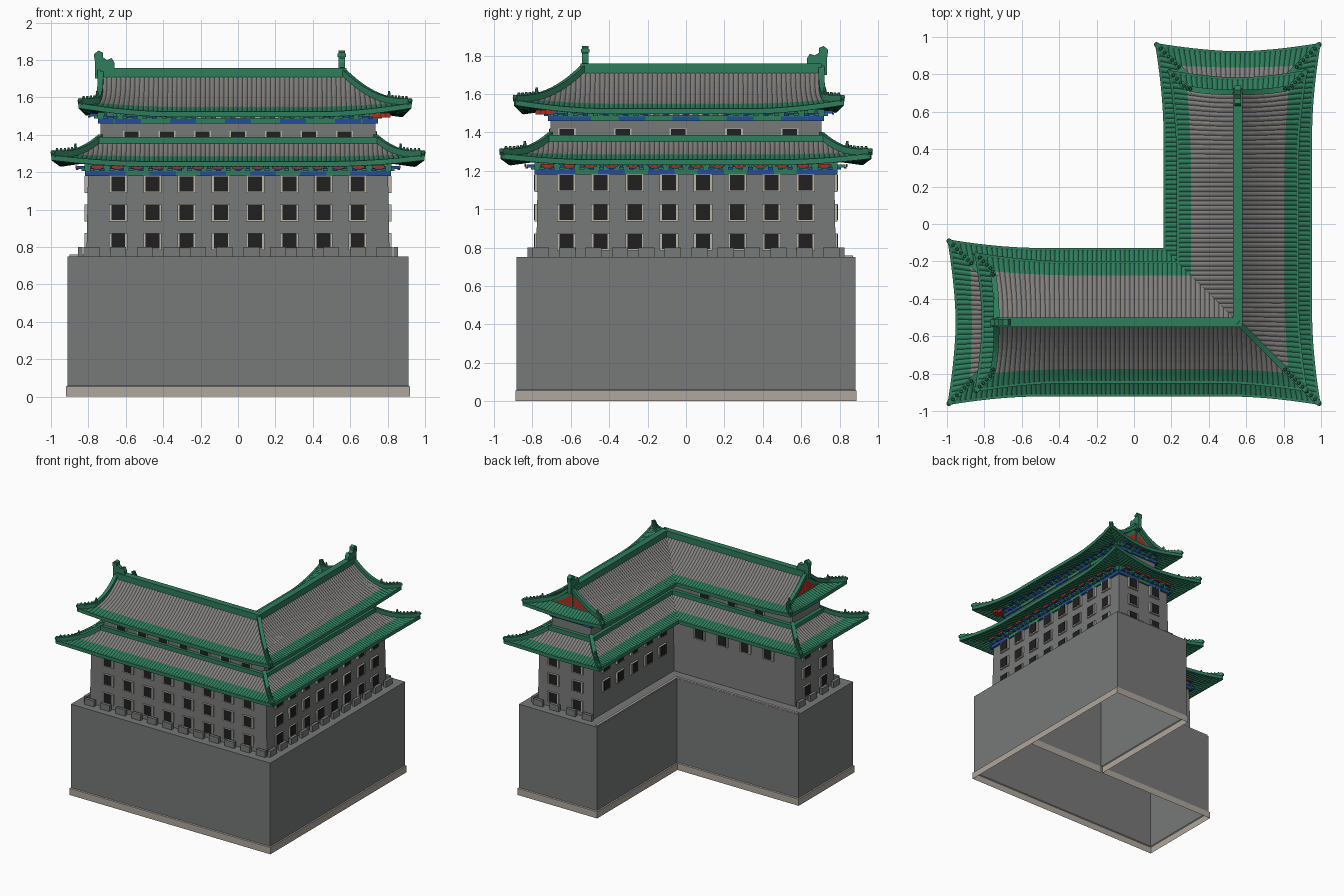
import bpy, bmesh
from mathutils import Vector, Matrix

old = bpy.data.objects.get("Cube")
if old:
    bpy.data.objects.remove(old)

CX, CY = 0.555, -0.525          # centre lines of the two arms
Z = Vector((0, 0, 1))


def material(name, *rgb):
    m = bpy.data.materials.new(name)
    m.use_nodes = True
    m.diffuse_color = (*rgb, 1)
    m.node_tree.nodes["Principled BSDF"].inputs["Base Color"].default_value = (*rgb, 1)
    return m


BRICK = material("grey brick", .183, .192, .187)
TILE = material("grey tile", .215, .21, .205)
GREEN = material("green glaze", .028, .205, .108)
STONE = material("pale stone", .43, .385, .34)
FRAME = material("window frame", .5, .46, .4)
DARK = material("dark opening", .014, .014, .014)
RED = material("red paint", .42, .03, .014)
BLUE = material("blue paint", .017, .075, .33)


def make(name, bm, *mats, recalc=True):
    bmesh.ops.delete(bm, geom=[v for v in bm.verts if not v.link_faces], context="VERTS")
    if recalc:
        bmesh.ops.recalc_face_normals(bm, faces=bm.faces)
    mesh = bpy.data.meshes.new(name)
    bm.to_mesh(mesh)
    bm.free()
    for m in mats:
        mesh.materials.append(m)
    bpy.context.collection.objects.link(bpy.data.objects.new(name, mesh))


class Side:
    """One straight side of the L; its ends move with d, the distance outwards."""
    def __init__(self, o, t, n, a, ka, b, kb, ga=False, gb=False):
        self.o, self.t, self.n = Vector((*o, 0)), Vector((*t, 0)), Vector((*n, 0))
        self.a, self.ka, self.b, self.kb, self.ga, self.gb = a, ka, b, kb, ga, gb

    def ends(self, d):
        return self.a + self.ka * d, self.b + self.kb * d

    def spread(self, d, step):
        lo, hi = self.ends(d)
        n = max(1, round((hi - lo) / step))
        return [lo + (hi - lo) * (i + .5) / n for i in range(n)]


def l_sides(xt, yt):
    return {
        "front": Side((0, CY), (1, 0), (0, -1), xt, -1, CX, 1, ga=True),
        "left": Side((CX, 0), (0, 1), (1, 0), CY, -1, yt, 1, gb=True),
        "inner_back": Side((0, CY), (1, 0), (0, 1), xt, -1, CX, -1, ga=True),
        "inner_right": Side((CX, 0), (0, 1), (-1, 0), CY, 1, yt, 1, gb=True),
        "right_tip": Side((xt, 0), (0, 1), (-1, 0), CY, -1, CY, 1),
        "back_tip": Side((0, yt), (1, 0), (0, 1), CX, -1, CX, 1)}


class Roof:
    # rounded rib: position along one pitch and relative height
    RIB = ((0, 0), (.2, .65), (.4, 1), (.6, 1), (.8, .65))

    def __init__(self, sides, top, eave, gable, z, rise, lift):
        self.sides, self.top, self.eave, self.gable = sides, top, eave, gable
        self.z, self.rise, self.lift = z, rise, lift

    def height(self, d):
        t = (self.eave - d) / (self.eave - self.top)
        return self.z + self.rise * (t + t * t) / 2

    # corners sweep outwards and upwards
    def place(self, sd, s, d, z):
        k = max(0, (d - self.top) / (self.eave - self.top)) ** 3
        lo, hi = sd.ends(d)
        qa = max(0, 1 - max(0, s - lo) / .45) ** 2 if sd.ka < 0 else 0
        qb = max(0, 1 - max(0, hi - s) / .45) ** 2 if sd.kb > 0 else 0
        f = .045 * k
        return (sd.o + sd.t * (s + f * (qb - qa)) + sd.n * (d + f * (qa + qb))
                + Z * (z + self.lift * k * (qa + qb)))

    def span(self, sd, s, d0, d1):
        lo, hi = d0, d1
        if sd.ka > 0:
            hi = min(hi, s - sd.a)
        elif not (sd.ga and s >= sd.a - self.gable):
            lo = max(lo, sd.a - s)
        if sd.kb < 0:
            hi = min(hi, sd.b - s)
        elif not (sd.gb and s <= sd.b + self.gable):
            lo = max(lo, s - sd.b)
        return min(lo, hi), hi, hi - lo

    # ribbed sheet between two distances, cut by hips and valleys
    def sheet(self, bm, sd, d0, d1, zf, rib, rows, up=True):
        s0 = min(sd.ends(self.top)[0], sd.ends(self.eave)[0])
        s1 = max(sd.ends(self.top)[1], sd.ends(self.eave)[1])
        n = round((s1 - s0) / .025)
        p = (s1 - s0) / n
        stations = [(s0 + (i + o) * p, h * rib) for i in range(n) for o, h in self.RIB] + [(s1, 0)]
        prev, prev_w = None, 0
        for s, h in stations:
            lo, hi, w = self.span(sd, s, d0, d1)
            ds = [lo + (hi - lo) * i / rows for i in range(rows + 1)]
            col = [bm.verts.new(self.place(sd, s, d, zf(d) + h)) for d in ds]
            if prev and max(w, prev_w) > 1e-4:
                for i in range(rows):
                    f = bm.faces.new((prev[i], prev[i + 1], col[i + 1], col[i]))
                    f.normal_update()
                    if (f.normal.z > 0) != up:
                        f.normal_flip()
            prev, prev_w = col, w

    def hip(self, sd, end, d0, n=14):
        g = self.gable if (sd.ga if end == "a" else sd.gb) else 0
        ds = [d0 + (self.eave - d0) * i / n for i in range(n + 1)]
        return [self.place(sd, sd.a - max(d, g) if end == "a" else sd.b + max(d, g),
                           d, self.height(d)) for d in ds]


MAIN = l_sides(-.555, .525)
LOWER = Roof(MAIN, .18, .39, 0, 1.25, .118, .033)
UPPER = Roof(l_sides(-.48, .45), 0, .32, .255, 1.516, .212, .045)


def box(bm, sd, s, d, z, ls, ld, lz, mi=0):
    m = Matrix((sd.t * ls, sd.n * ld, Z * lz)).transposed().to_4x4()
    m.translation = sd.o + sd.t * s + sd.n * d + Z * z
    for v in bmesh.ops.create_cube(bm, size=1, matrix=m)["verts"]:
        for f in v.link_faces:
            f.material_index = mi


def sweep(bm, pts, w, h):
    rings = []
    for i, p in enumerate(pts):
        t = pts[min(i + 1, len(pts) - 1)] - pts[max(i - 1, 0)]
        c = t.cross(Z).normalized() * w / 2
        rings.append([bm.verts.new(q) for q in (p - c, p + c, p + c + Z * h, p - c + Z * h)])
    for r, q in zip(rings, rings[1:]):
        for i in range(4):
            bm.faces.new((r[i], r[i - 1], q[i - 1], q[i]))
    bm.faces.new(rings[0])
    bm.faces.new(rings[-1])


def l_shell(name, profile, mats, rule):
    bm = bmesh.new()
    xt, yt = MAIN["front"].a, MAIN["left"].b
    rings = [[bm.verts.new((x, y, z)) for x, y in (
        (xt - d, CY - d), (CX + d, CY - d), (CX + d, yt + d),
        (CX - d, yt + d), (CX - d, CY + d), (xt - d, CY + d))] for d, z in profile]
    for k, (r, q) in enumerate(zip(rings, rings[1:])):
        for i in range(6):
            bm.faces.new((r[i - 1], r[i], q[i], q[i - 1])).material_index = rule(k)
    bm.faces.new(rings[-1]).material_index = len(mats) - 1
    make(name, bm, *mats)


# Hollow base, tower walls and upper storey
l_shell("base", [(.364, 0), (.364, .055), (.357, .06), (.357, .75)], (STONE, BRICK), lambda k: k // 2)
bm = bmesh.new()
for i, (z0, z1) in enumerate(((0, .06), (.06, .75))):
    q = [bm.verts.new((CX + x, CY + .357, z)) for x, z in ((-.357, z0), (.357, z0), (.357, z1), (-.357, z1))]
    bm.faces.new(q).material_index = i
make("base_cross_wall", bm, STONE, BRICK)
l_shell("tower_wall", [(.255, .75), (.246, 1.25)], (BRICK,), lambda k: 0)
l_shell("upper_wall", [(.18, 1.3), (.18, 1.52)], (BRICK,), lambda k: 0)

# Parapet: merlons outside, a low pale kerb in the inner corner
bm = bmesh.new()
for key, sd in MAIN.items():
    if key.startswith("inner"):
        lo, hi = sd.ends(.345)
        box(bm, sd, (lo + hi) / 2, .345, .754, hi - lo, .02, .01, 1)
    else:
        for s in sd.spread(.3, .142):
            box(bm, sd, s, .288, .775, .085, .025, .05)
make("parapet", bm, BRICK, STONE)

# Windows: pale surround with a dark opening
bm = bmesh.new()
ROWS = (.832, .985, 1.138)
LAYOUT = {"front": (8, .183, ROWS), "left": (8, .178, ROWS), "right_tip": (2, .22, ROWS),
          "back_tip": (2, .22, ROWS), "inner_back": (4, .21, (1.12,)), "inner_right": (5, .185, (.98, 1.138))}
for key, (n, step, rows) in LAYOUT.items():
    sd = MAIN[key]
    mid = sum(sd.ends(.25)) / 2
    for i in range(n):
        s = mid + (i - (n - 1) / 2) * step
        for z in rows:
            box(bm, sd, s, .25, z - .003, .098, .03, .09, 0)
            box(bm, sd, s, .25, z, .074, .034, .08, 1)
for key, n, step, shift in (("front", 7, .19, 0), ("left", 5, .29, -.04),
                            ("inner_back", 3, .25, 0), ("inner_right", 3, .25, 0)):
    sd = MAIN[key]
    mid = sum(sd.ends(.18)) / 2 + shift
    for i in range(n):
        s = mid + (i - (n - 1) / 2) * step
        box(bm, sd, s, .18, 1.378, .092, .012, .086, 0)
        box(bm, sd, s, .18, 1.378, .075, .016, .078, 1)
make("windows", bm, FRAME, DARK)

# Painted beams and bracket sets under both eaves
for name, dw, z, out in (("lower_brackets", .25, 1.18, .055), ("upper_brackets", .18, 1.46, .06)):
    bm = bmesh.new()
    for key, sd in MAIN.items():
        lo, hi = sd.ends(dw + .01)
        mid, length = (lo + hi) / 2, hi - lo
        box(bm, sd, mid, dw, z + .014, length, .02, .028, 1)
        box(bm, sd, mid, dw, z + .048, length, .03, .04, 1)
        for s in sd.spread(dw, .27):
            box(bm, sd, s, dw, z + .013, .14, .026, .022, 0)
        for s in (lo + .04, hi - .04):
            box(bm, sd, s, dw, z + .013, .08, .028, .026, 0)
        for i, s in enumerate(sd.spread(dw, .052)):
            box(bm, sd, s, dw + out / 2, z + .046, .018, out, .016, i % 2)
            box(bm, sd, s, dw + out / 3, z + .033, .026, out / 2, .014, 1 - i % 2)
        for s in sd.spread(dw, .108):
            if dw > .2:
                box(bm, sd, s, dw + out + .006, z + .047, .064, .008, .016, 2)
            box(bm, sd, s, dw + out, z + .037, .04, .012, .008, 0)
        if dw < .2 and key in ("front", "left"):
            box(bm, sd, mid, dw + .02, z + .031, .44, .008, .008, 3)
            end = hi + .02 if key == "front" else lo - .02
            box(bm, sd, end, dw + .04, z + .045, .1, .03, .024, 2)
    make(name, bm, BLUE, GREEN, RED, STONE)

# Roof slopes, glazed eaves and rafters
for label, roof, edge in (("lower", LOWER, .31), ("upper", UPPER, .25)):
    tiles, eaves, under, trim = (bmesh.new() for _ in range(4))
    for key, sd in roof.sides.items():
        tip = key.endswith("tip") and roof.gable
        if not tip:
            roof.sheet(tiles, sd, roof.top, edge, roof.height, .006, 7)
        roof.sheet(eaves, sd, roof.gable - .03 if tip else edge, roof.eave, roof.height, .006, 3)
        roof.sheet(under, sd, roof.eave - .15, roof.eave,
                   lambda d: roof.z - .016 + (roof.eave - d) * .14, -.006, 2, up=False)
        lo, hi = sd.ends(roof.eave)
        sweep(trim, [roof.place(sd, lo + (hi - lo) * i / 30, roof.eave, roof.z - .02)
                     for i in range(31)], .014, .028)
        if roof is LOWER:
            lo, hi = sd.ends(.195)
            sweep(trim, [sd.o + sd.t * s + sd.n * .195 + Z * 1.353 for s in (lo, hi)], .03, .034)
    # hip ridges with small roof figures and a rounded tip
    for key, end in (("front", "a"), ("front", "b"), ("inner_back", "a"), ("left", "b"), ("inner_right", "b")):
        path = roof.hip(roof.sides[key], end, roof.top)
        sweep(trim, path, .03, .034)
        bmesh.ops.create_icosphere(trim, subdivisions=2, radius=.013,
                                   matrix=Matrix.Translation(path[-1] + Z * .022))
        fine = roof.hip(roof.sides[key], end, roof.eave - .085, 6)
        for i, p in enumerate(fine[:-1]):
            h = .034 if i == 0 else .018
            bmesh.ops.create_cone(trim, cap_ends=True, segments=6, radius1=.011, radius2=.006,
                                  depth=h, matrix=Matrix.Translation(p + Z * (.03 + h / 2)))
    make(label + "_roof_tiles", tiles, TILE, recalc=False)
    make(label + "_roof_eaves", eaves, GREEN, recalc=False)
    make(label + "_rafters", under, GREEN, recalc=False)
    make(label + "_roof_ridges", trim, GREEN)

# Gables with red panels, main ridge and ridge-end ornaments
bm, ridge = bmesh.new(), bmesh.new()
US = UPPER.sides
ORNAMENT = ((-.03, 1.7), (-.03, 1.79), (-.036, 1.83), (-.012, 1.85), (.012, 1.84), (.012, 1.815),
            (.035, 1.8), (.06, 1.81), (.075, 1.785), (.075, 1.7))
for tip, one, two, end in (("right_tip", "front", "inner_back", "a"), ("back_tip", "left", "inner_right", "b")):
    halves = []
    for key in (one, two):
        sd = US[key]
        s = sd.a - .255 if end == "a" else sd.b + .255
        halves.append([UPPER.place(sd, s, d, UPPER.height(d)) for d in (.255, .2, .14, .08, .03, 0)])
    sd = US[tip]
    n, mid = sd.n, sum(sd.ends(0)) / 2
    # recessed gable wall, red panel and green centre post
    outline = [p - n * ((p - sd.o).dot(n) - .238) for p in halves[0] + halves[1][-2::-1]]
    bm.faces.new([bm.verts.new(p) for p in outline])
    centre = sd.o + sd.t * mid + n * .243
    centre.z = 1.58
    red = [centre + (p - outline[0].lerp(outline[-1], .5)) * .66 for p in outline]
    bm.faces.new([bm.verts.new(p) for p in red]).material_index = 1
    box(bm, sd, mid, .243, 1.635, .01, .006, .1, 0)
    # ridge along the arm
    top = halves[0][-1].copy()
    top.z = 1.7
    sweep(ridge, [top, Vector((CX, CY, 1.7)) - n * .022], .05, .058)
    # ornament: flat profile given thickness
    side = Vector((n.y, -n.x, 0)) * .017
    rings = [[ridge.verts.new(Vector((top.x, top.y, z)) - n * u + side * k) for u, z in ORNAMENT] for k in (-1, 1)]
    for r in rings:
        ridge.faces.new(r)
    for i in range(len(ORNAMENT)):
        ridge.faces.new((rings[0][i - 1], rings[0][i], rings[1][i], rings[1][i - 1]))
    box(ridge, sd, mid, .262, 1.825, .046, .03, .02)
make("gables", bm, GREEN, RED, recalc=False)
make("main_ridge", ridge, GREEN)
